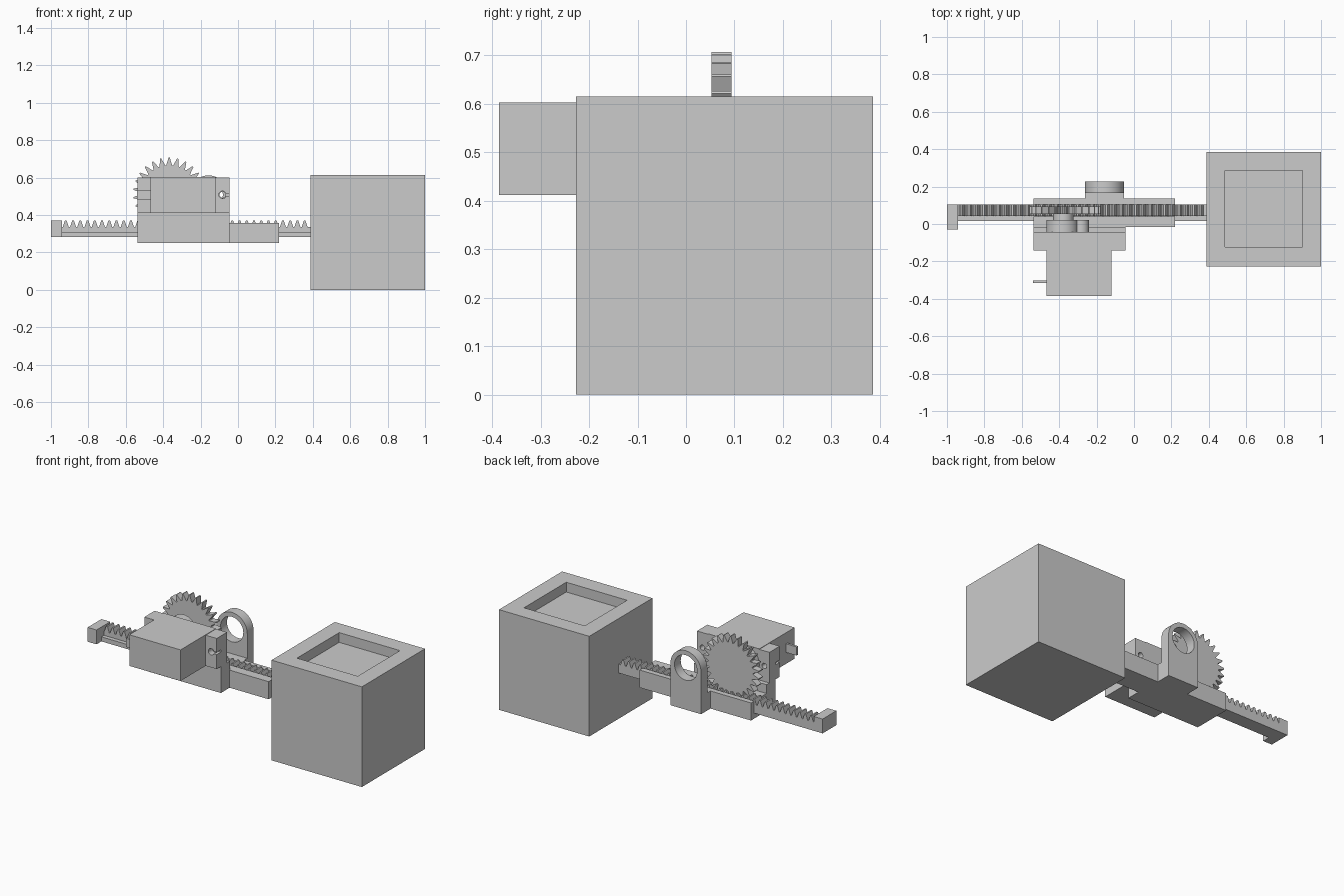
import bpy, bmesh, math
from mathutils import Vector

if "Cube" in bpy.data.objects:
    bpy.data.objects.remove(bpy.data.objects["Cube"])

grey = bpy.data.materials.new("light grey")
grey.use_nodes = True
colour = (0.6, 0.6, 0.6, 1)
grey.diffuse_color = colour
grey.node_tree.nodes["Principled BSDF"].inputs["Base Color"].default_value = colour


def finish(name, bm):
    bmesh.ops.recalc_face_normals(bm, faces=bm.faces)
    mesh = bpy.data.meshes.new(name)
    bm.to_mesh(mesh)
    bm.free()
    mesh.materials.append(grey)
    ob = bpy.data.objects.new(name, mesh)
    bpy.context.collection.objects.link(ob)
    return ob


def box(name, x, y, z):
    bm = bmesh.new()
    bmesh.ops.create_cube(bm, size=1)
    for v in bm.verts:
        v.co = Vector([(a + b) / 2 + c * (b - a) for (a, b), c in zip((x, y, z), v.co)])
    return finish(name, bm)


def prism(name, outline, y):
    """Extrude an x-z outline along y."""
    bm = bmesh.new()
    face = bm.faces.new([bm.verts.new((px, y[0], pz)) for px, pz in outline])
    out = bmesh.ops.extrude_face_region(bm, geom=[face])["geom"]
    for v in out:
        if isinstance(v, bmesh.types.BMVert):
            v.co.y = y[1]
    return finish(name, bm)


def arc(cx, cz, r, n, start=0.0, sweep=math.tau):
    steps = n if sweep == math.tau else n - 1
    return [(cx + r * math.cos(start + sweep * i / steps),
             cz + r * math.sin(start + sweep * i / steps)) for i in range(n)]


def disc(name, cx, cz, r, y, n=40):
    ob = prism(name, arc(cx, cz, r, n), y)
    for p in ob.data.polygons:
        p.use_smooth = abs(p.normal.y) < 0.5
    ob.data.update()
    for e in ob.data.edges:
        a, b = (ob.data.vertices[i].co for i in e.vertices)
        e.use_edge_sharp = abs(a.y - b.y) < 1e-5
    return ob


def cut(ob, cutter):
    mod = ob.modifiers.new("cut", "BOOLEAN")
    mod.operation, mod.solver, mod.object = "DIFFERENCE", "EXACT", cutter
    bpy.context.view_layer.update()
    graph = bpy.context.evaluated_depsgraph_get()
    mesh = bpy.data.meshes.new_from_object(ob.evaluated_get(graph))
    ob.modifiers.clear()
    ob.data = mesh
    bpy.data.objects.remove(cutter)


# Block with a square recess in its top
block = box("block", (0.387, 1.0), (-0.227, 0.386), (0, 0.615))
cut(block, box("recess", (0.487, 0.9), (-0.124, 0.286), (0.555, 0.7)))

# Sliding rack: toothed bar, side ledge and end stop
PITCH, RACK_END = 0.0387, -0.94
teeth = [(0.387, 0.29), (RACK_END, 0.29), (RACK_END, 0.335)]
for i in range(34):
    x0 = RACK_END + PITCH * i
    teeth += [(x0 + PITCH * f, h) for f, h in
              ((0.08, 0.335), (0.38, 0.37), (0.62, 0.37), (0.92, 0.335))]
teeth.append((0.387, 0.335))
prism("rack_teeth_bar", teeth, (0.042, 0.103))
box("rack_ledge", (-0.97, 0.387), (0.017, 0.103), (0.282, 0.31))
box("rack_end_stop", (-1.0, RACK_END), (-0.03, 0.103), (0.282, 0.37))

# Guide channel around the rack
GUIDE = (-0.537, 0.22)
box("guide_floor", GUIDE, (-0.017, 0.137), (0.25, 0.28))
box("guide_front_wall", GUIDE, (-0.017, 0.015), (0.25, 0.358))
box("guide_front_lip", GUIDE, (-0.017, 0.04), (0.312, 0.358))
box("guide_back_wall", GUIDE, (0.105, 0.137), (0.25, 0.358))

# Motor mount: base with two upright posts
MOUNT = (-0.537, -0.045)
box("mount_base", MOUNT, (-0.102, -0.015), (0.25, 0.412))
EARS = {"left": (-0.12, -0.045), "right": (-0.537, -0.468)}
for side, span in EARS.items():
    cx = (span[0] + span[1]) / 2
    post = box(side + "_mount_post", span, (-0.102, -0.042), (0.40, 0.60))
    cut(post, disc("screw_hole", cx, 0.508, 0.016, (-0.2, 0.05), 20))

    # Motor mounting ears with slotted screw holes
    ear = box(side + "_motor_ear", span, (-0.142, -0.102), (0.412, 0.60))
    cut(ear, disc("ear_hole", cx, 0.508, 0.02, (-0.2, 0), 20))
    slot = (cx, 0.1) if side == "left" else (-0.7, cx)
    cut(ear, box("ear_slot", slot, (-0.2, 0), (0.501, 0.515)))

# Motor body, gearbox bosses, shaft and cable stub
box("motor_body", (-0.468, -0.12), (-0.386, -0.042), (0.412, 0.603))
disc("gearbox_boss", -0.383, 0.508, 0.086, (-0.05, 0.022))
disc("small_boss", -0.283, 0.508, 0.042, (-0.05, 0.022), 28)
disc("motor_shaft", -0.378, 0.508, 0.054, (0.02, 0.056), 32)
box("cable_stub", (-0.54, -0.46), (-0.316, -0.302), (0.482, 0.535))

# Drive gear with pointed teeth
COUNT, GX, GZ = 26, -0.368, 0.515
outline = []
for i in range(COUNT):
    for f, r in ((-0.42, 0.152), (-0.07, 0.192), (0.07, 0.192), (0.42, 0.152)):
        a = math.pi / 2 + math.tau * (i + f) / COUNT
        outline.append((GX + r * math.cos(a), GZ + r * math.sin(a)))
prism("drive_gear", outline, (0.053, 0.094))

# Rounded rear bracket with a round opening
BX, BZ, BR = -0.158, 0.508, 0.104
arch = arc(BX, BZ, BR, 25, 0, math.pi) + [(BX - BR, 0.25), (BX + BR, 0.25)]
bracket = prism("rear_bracket", arch, (0.167, 0.228))
cut(bracket, disc("bracket_opening", BX, BZ, 0.077, (0.1, 0.3)))
box("bracket_foot", (BX - BR, BX + BR), (0.135, 0.17), (0.25, 0.358))

for name in ("drive_gear", "rear_bracket"):
    ob = bpy.data.objects[name]
    bpy.context.view_layer.objects.active = ob
    bpy.ops.object.select_all(action="DESELECT")
    ob.select_set(True)
    bpy.ops.object.shade_smooth_by_angle(angle=math.radians(20))
